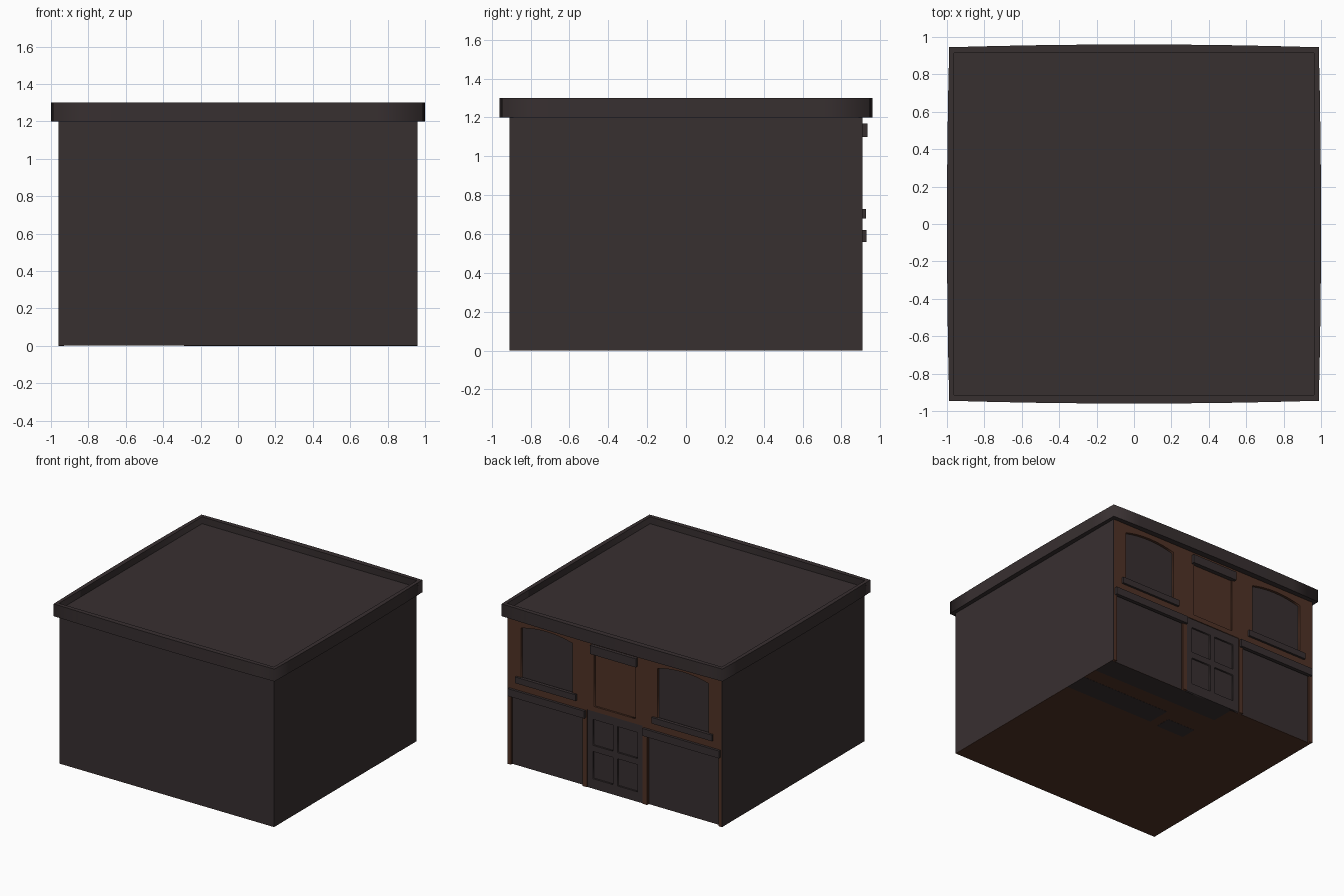
import bpy, math

if "Cube" in bpy.data.objects:
    bpy.data.objects.remove(bpy.data.objects["Cube"])


def material(name, rgb):
    m = bpy.data.materials.new(name)
    m.diffuse_color = (*rgb, 1)
    m.use_nodes = True
    m.node_tree.nodes["Principled BSDF"].inputs["Base Color"].default_value = m.diffuse_color
    return m


DARK = material("dark_charcoal", (0.039, 0.029, 0.030))
BROWN = material("brown_brick", (0.080, 0.032, 0.019))


def box(name, x0, x1, y0, y1, z0, z1, mat=DARK):
    bpy.ops.mesh.primitive_cube_add(size=1, location=((x0 + x1) / 2, (y0 + y1) / 2, (z0 + z1) / 2))
    o = bpy.context.object
    o.name = name
    o.scale = (x1 - x0, y1 - y0, z1 - z0)
    bpy.ops.object.transform_apply(location=False, rotation=False, scale=True)
    o.data.materials.append(mat)
    return o


def rect(x0, x1, z0, z1):
    return [(x0, z0), (x1, z0), (x1, z1), (x0, z1)]


def slab(name, loops, lo, hi, mat, upright=True):
    """Flat outline with holes, thickened between lo and hi along y (or z)."""
    c = bpy.data.curves.new(name, 'CURVE')
    c.dimensions = '2D'
    c.fill_mode = 'BOTH'
    c.extrude = (hi - lo) / 2
    for pts in loops:
        s = c.splines.new('POLY')
        s.points.add(len(pts) - 1)
        for p, (a, b) in zip(s.points, pts):
            p.co = (a, b, 0, 1)
        s.use_cyclic_u = True
    o = bpy.data.objects.new(name, c)
    bpy.context.collection.objects.link(o)
    mid = (lo + hi) / 2
    if upright:
        o.location.y = mid
        o.rotation_euler.x = math.pi / 2
    else:
        o.location.z = mid
    c.materials.append(mat)
    bpy.ops.object.select_all(action='DESELECT')
    o.select_set(True)
    bpy.context.view_layer.objects.active = o
    bpy.ops.object.convert(target='MESH')
    return bpy.context.object


# main walls, with thin side returns beside the shop facade
box("building_walls", -0.96, 0.96, -0.91, 0.89, 0.003, 1.2)
for s in (-1, 1):
    x = sorted((s * 0.957, s * 0.96))
    box("wall_return", x[0], x[1], 0.89, 0.91, 0, 1.2)

# brown facade: notches for door and shop windows, holes for upper windows
outline = [(-0.957, 0), (-0.93, 0), (-0.93, 0.57), (-0.29, 0.57), (-0.29, 0),
           (-0.25, 0), (-0.25, 0.63)]
outline += [(-x, z) for x, z in reversed(outline)]
outline += [(0.957, 1.2), (-0.957, 1.2)]


def arched(cx, half, z0, z1, rise, n=8):
    top = [(cx + half * (1 - 2 * i / n), z1 + rise * (1 - (1 - 2 * i / n) ** 2)) for i in range(n + 1)]
    return [(cx - half, z0), (cx + half, z0)] + top


holes = [arched(s * 0.61, 0.23, 0.72, 1.13, 0.03) for s in (-1, 1)]
holes.append(rect(-0.185, 0.185, 0.67, 1.12))
slab("facade", [outline] + holes, 0.89, 0.91, BROWN)
box("bricked_up_window", -0.185, 0.185, 0.885, 0.895, 0.67, 1.12, BROWN)

# sills, shop lintels and centre lintel
for s in (-1, 1):
    x = sorted((s * 0.34, s * 0.88))
    box("window_sill", x[0], x[1], 0.90, 0.927, 0.68, 0.73)
    x = sorted((s * 0.26, s * 0.945))
    box("shop_lintel", x[0], x[1], 0.90, 0.93, 0.56, 0.62)
box("centre_lintel", -0.205, 0.205, 0.90, 0.935, 1.10, 1.17)

# double door frame with four sunk panels
panels = [rect(a, b, c, d) for a, b in ((-0.2, -0.02), (0.02, 0.2))
          for c, d in ((0.08, 0.30), (0.35, 0.56))]
slab("door", [rect(-0.25, 0.25, 0, 0.63)] + panels, 0.89, 0.904, DARK)

# slightly bowed parapet ring around the roof
N = 8
bow = []
for i in range(N):
    t = -1 + 2 * i / N
    bow.append((t * 0.988, -0.945 - 0.015 * (1 - t * t)))
for i in range(N):
    t = -1 + 2 * i / N
    bow.append((0.988 + 0.012 * (1 - t * t), t * 0.945))
bow += [(-x, -y) for x, y in bow]
slab("parapet", [bow, rect(-0.962, 0.962, -0.915, 0.915)], 1.2, 1.3, DARK, upright=False)
box("roof", -0.963, 0.963, -0.916, 0.916, 1.2, 1.245)

# brown underside with dark patches
box("underside", -0.96, 0.96, -0.91, 0.89, 0.001, 0.004, BROWN)
box("underside_patch_long", 0.16, 0.96, 0.38, 0.57, 0, 0.003)
box("underside_patch_small", -0.17, 0.08, 0.36, 0.49, 0, 0.003)
box("underside_patch_edge", -0.19, 0.96, 0.70, 0.89, 0, 0.003)
